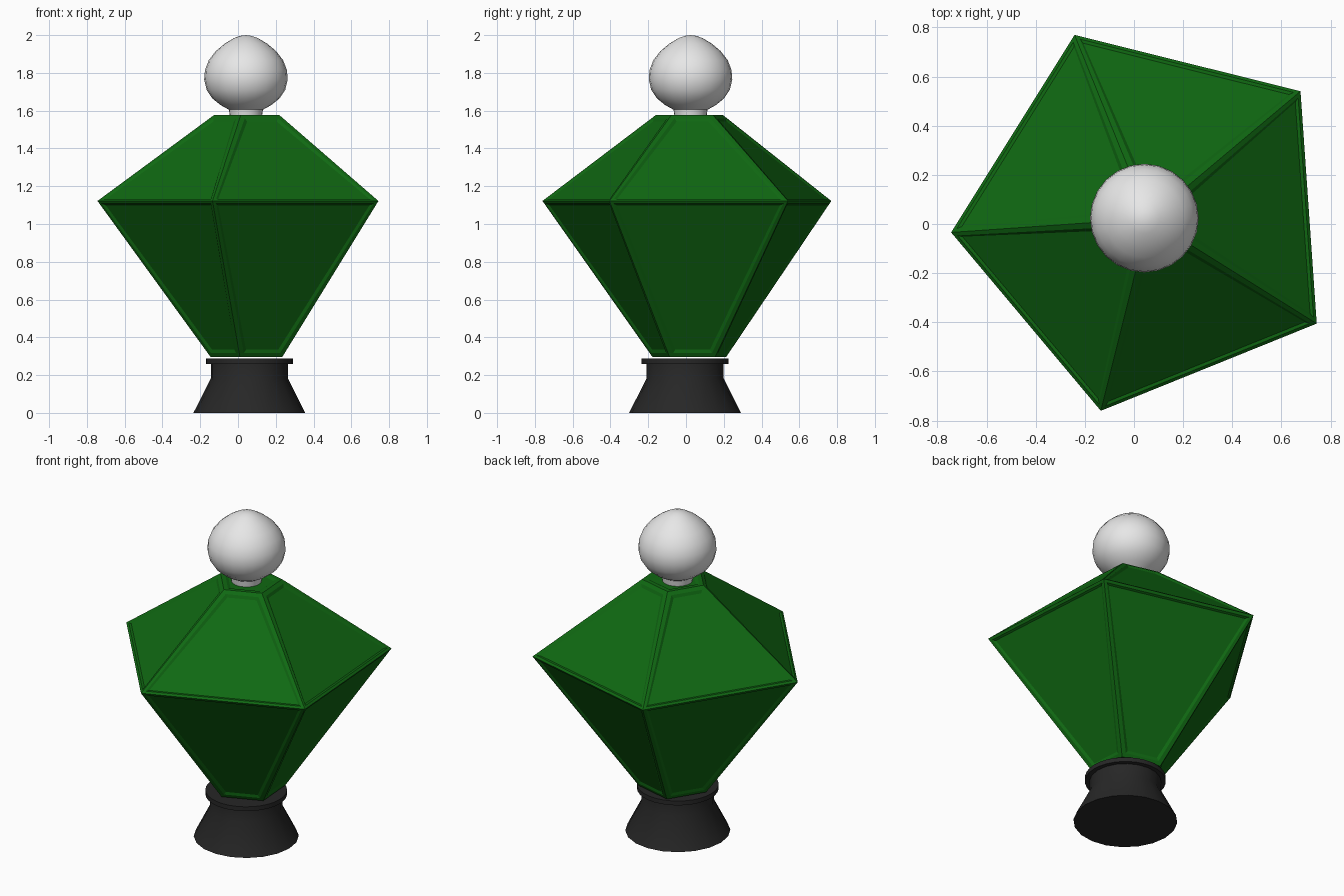
import bpy, bmesh
from math import cos, sin, tau, radians

cube = bpy.data.objects.get("Cube")
if cube:
    bpy.data.objects.remove(cube, do_unlink=True)


def make_material(name, rgb, roughness):
    mat = bpy.data.materials.new(name)
    mat.use_nodes = True
    mat.diffuse_color = (*rgb, 1)
    bsdf = mat.node_tree.nodes["Principled BSDF"]
    bsdf.inputs["Base Color"].default_value = (*rgb, 1)
    bsdf.inputs["Roughness"].default_value = roughness
    return mat


def lathe(name, profile, sides, centre, mat, start=0.0, panels=False, smooth=True):
    """Revolve (radius, z) points; radius 0 makes a pole, other ends are capped."""
    bm = bmesh.new()
    rings = []
    for r, z in profile:
        count = sides if r else 1
        rings.append([bm.verts.new((r * cos(start + tau * i / sides),
                                    r * sin(start + tau * i / sides), z))
                      for i in range(count)])
    for low, high in zip(rings, rings[1:]):
        for i in range(sides):
            j = (i + 1) % sides
            if len(high) == 1:
                bm.faces.new((low[i], low[j], high[0]))
            else:
                bm.faces.new((low[i], low[j], high[j], high[i]))
    for ring in (rings[0], rings[-1]):
        if len(ring) > 1:
            bm.faces.new(ring)
    bmesh.ops.recalc_face_normals(bm, faces=bm.faces)
    if panels:
        # flat border, then a shallow sloped wall down to a sunken panel
        faces = list(bm.faces)
        bmesh.ops.inset_individual(bm, faces=faces, thickness=0.03)
        bmesh.ops.inset_individual(bm, faces=faces, thickness=0.02, depth=-0.008)
    mesh = bpy.data.meshes.new(name)
    bm.to_mesh(mesh)
    bm.free()
    obj = bpy.data.objects.new(name, mesh)
    obj.location = (*centre, 0)
    mesh.materials.append(mat)
    bpy.context.collection.objects.link(obj)
    if smooth:
        bpy.ops.object.select_all(action='DESELECT')
        obj.select_set(True)
        bpy.context.view_layer.objects.active = obj
        bpy.ops.object.shade_smooth_by_angle(angle=radians(35))
    return obj


green = make_material("deep_green", (0.005, 0.14, 0.006), 0.4)
black = make_material("charcoal", (0.02, 0.02, 0.02), 0.5)
grey = make_material("light_grey", (0.8, 0.8, 0.8), 0.4)

# Five-sided faceted body with sunken panels
lathe("faceted_body", [(0.205, 0.295), (0.806, 1.122), (0.187, 1.577)],
      5, (0.06, 0.022), green, radians(-32), panels=True, smooth=False)

# Flared foot and the thin collar on it
lathe("flared_foot", [(0.296, 0), (0.204, 0.183), (0.204, 0.27)],
      20, (0.06, -0.005), black)
lathe("foot_collar", [(0.23, 0.26), (0.23, 0.287)], 32, (0.06, -0.005), black)

# Rounded stopper with a narrow neck and a slightly pointed crown
lathe("round_stopper",
      [(0.085, 1.57), (0.09, 1.605), (0.135, 1.63), (0.178, 1.665), (0.208, 1.71),
       (0.221, 1.765), (0.217, 1.815), (0.197, 1.867), (0.16, 1.915),
       (0.112, 1.955), (0.062, 1.985), (0.03, 1.996), (0, 2)],
      24, (0.042, 0.024), grey)
